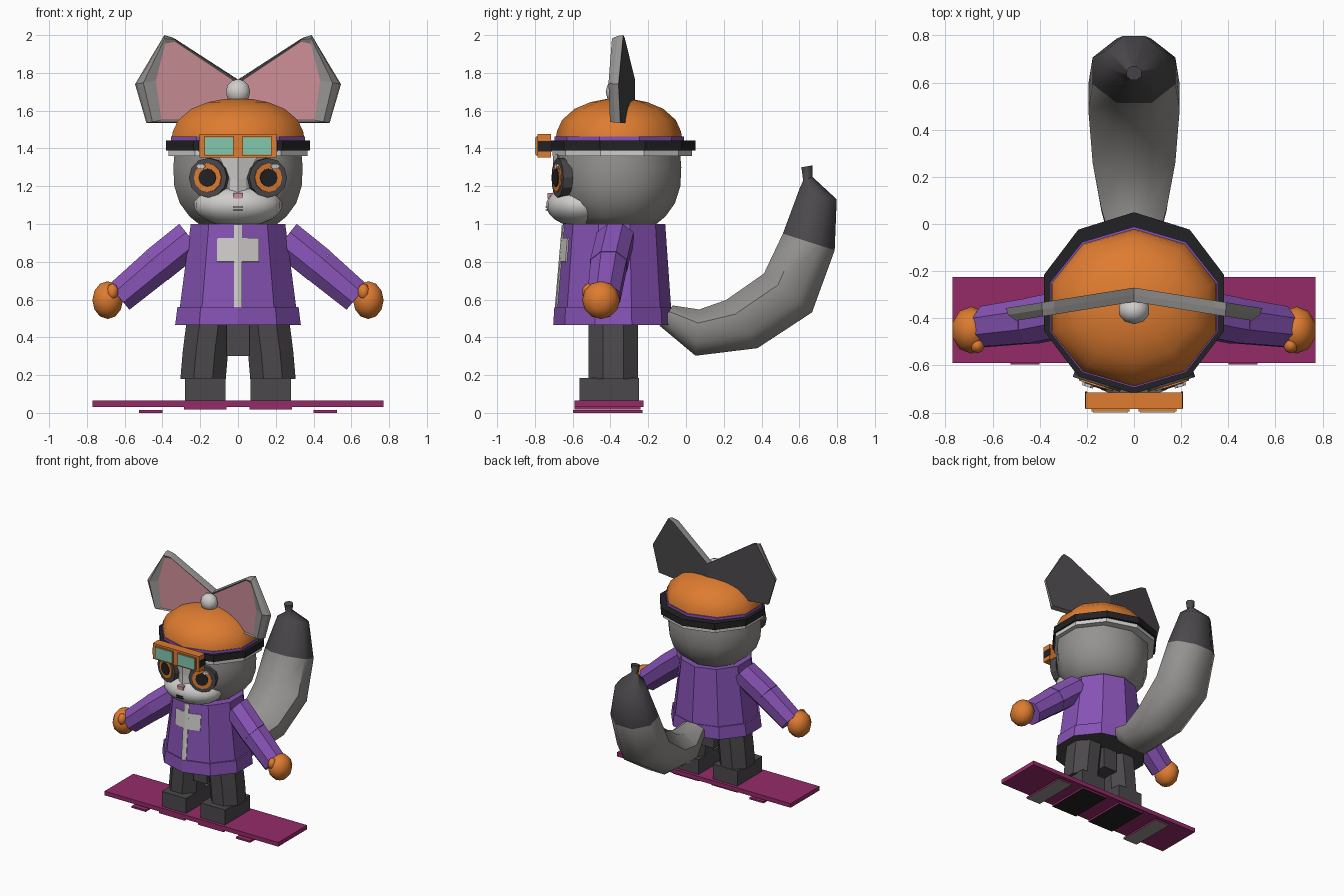
import bpy, bmesh, math
from mathutils import Vector, Matrix

cube = bpy.data.objects.get("Cube")
if cube:
    bpy.data.objects.remove(cube, do_unlink=True)


def colour(name, r, g, b):
    m = bpy.data.materials.new(name)
    m.use_nodes = True
    m.diffuse_color = (r, g, b, 1)
    m.node_tree.nodes["Principled BSDF"].inputs["Base Color"].default_value = (r, g, b, 1)
    return m


ORANGE = colour("orange", 0.73, 0.2, 0.03)
PURPLE = colour("purple", 0.24, 0.085, 0.46)
WHITE = colour("off_white", 0.62, 0.61, 0.6)
GREY = colour("fur_grey", 0.3, 0.29, 0.28)
DARK = colour("charcoal", 0.07, 0.065, 0.07)
BLACK = colour("black", 0.016, 0.016, 0.018)
MAGENTA = colour("magenta", 0.3, 0.024, 0.14)
PINK = colour("pink", 0.6, 0.27, 0.31)
TEAL = colour("teal", 0.22, 0.58, 0.43)
SIDES = (("left", 1), ("right", -1))


def finish(name, bm, mats, smooth=False, rule=None):
    bmesh.ops.recalc_face_normals(bm, faces=bm.faces)
    if rule:
        for f in bm.faces:
            f.material_index = rule(f)
    me = bpy.data.meshes.new(name)
    bm.to_mesh(me)
    bm.free()
    for m in mats:
        me.materials.append(m)
    ob = bpy.data.objects.new(name, me)
    bpy.context.collection.objects.link(ob)
    if smooth:
        bpy.ops.object.select_all(action='DESELECT')
        ob.select_set(True)
        bpy.context.view_layer.objects.active = ob
        bpy.ops.object.shade_smooth_by_angle(angle=math.radians(50))
    return ob


def loft(name, rings, mats, smooth=False, rule=None):
    """Skin a list of equal point rings and cap both ends."""
    bm = bmesh.new()
    loops = [[bm.verts.new(p) for p in r] for r in rings]
    n = len(loops[0])
    for a, b in zip(loops, loops[1:]):
        for i in range(n):
            j = (i + 1) % n
            bm.faces.new((a[i], a[j], b[j], b[i]))
    bm.faces.new(loops[0])
    bm.faces.new(loops[-1])
    return finish(name, bm, mats, smooth, rule)


def ring(c, u, v, n, turn=0.0):
    c, u, v = Vector(c), Vector(u), Vector(v)
    angles = [2 * math.pi * (i + turn) / n for i in range(n)]
    return [c + u * math.cos(a) + v * math.sin(a) for a in angles]


def level(x, y, z, rx, ry, n=10, turn=0.0):
    # Horizontal ring with a corner pointing to the front
    return ring((x, y, z), (0, -ry, 0), (rx, 0, 0), n, turn)


def box(name, x, y, z, mats, rule=None):
    bm = bmesh.new()
    bmesh.ops.create_cube(bm, size=1)
    for v in bm.verts:
        v.co = [(lo + hi) / 2 + c * (hi - lo) for c, (lo, hi) in zip(v.co, (x, y, z))]
    return finish(name, bm, mats, rule=rule)


def span(s, a, b):
    return tuple(sorted((s * a, s * b)))


def ball(name, c, r, mat, n=12):
    bm = bmesh.new()
    bmesh.ops.create_uvsphere(bm, u_segments=n, v_segments=n // 2 + 1, radius=1)
    bmesh.ops.transform(bm, matrix=Matrix.Translation(c) @ Matrix.Diagonal((*r, 1)), verts=bm.verts)
    return finish(name, bm, [mat], True)


# Board with plates under it, coloured on their undersides
box("board", (-0.77, 0.77), (-0.59, -0.225), (0.032, 0.065), [MAGENTA])
under = lambda f: 1 if f.normal.z < -0.5 else 0
for side, s in SIDES:
    box(side + "_base_plate", span(s, 0.06, 0.285), (-0.59, -0.24), (0.018, 0.032), [MAGENTA, BLACK], under)
    box(side + "_end_plate", span(s, 0.4, 0.525), (-0.597, -0.23), (0, 0.014), [MAGENTA, GREY], under)

# Boots and trousers
for side, s in SIDES:
    box(side + "_boot", span(s, 0.065, 0.28), (-0.565, -0.25), (0.065, 0.185), [DARK])
    loft(side + "_trouser_leg", [level(s * x, -0.385, z, 0.13, 0.143, 8, 0.5)
                                 for x, z in ((0.185, 0.18), (0.172, 0.33), (0.15, 0.5))], [DARK])
box("trouser_seat", (-0.06, 0.06), (-0.48, -0.27), (0.3, 0.5), [DARK])

# Jacket and hem
loft("jacket", [level(0, -0.383, 0.53, 0.328, 0.306), level(0, -0.38, 1.0, 0.263, 0.27)], [PURPLE])
loft("jacket_hem", [level(0, -0.385, 0.465, 0.35, 0.318), level(0, -0.385, 0.56, 0.337, 0.312)],
     [PURPLE, DARK], rule=lambda f: 1 if f.normal.z < -0.9 else 0)


def jacket_plate(name, half, z0, z1):
    # Thin plate folded around the jacket's front corner
    bm = bmesh.new()
    rows = [[bm.verts.new((x, -0.695 + (z - 0.5) * 0.085 + abs(x) * 0.32, z))
             for x in (-half, 0, half)] for z in (z0, z1)]
    for i in (0, 1):
        bm.faces.new((rows[0][i], rows[0][i + 1], rows[1][i + 1], rows[1][i]))
    ob = finish(name, bm, [WHITE])
    mod = ob.modifiers.new("thickness", 'SOLIDIFY')
    mod.thickness = 0.009
    mod.offset = 0


jacket_plate("zipper", 0.02, 0.54, 0.995)
jacket_plate("chest_patch", 0.11, 0.8, 0.925)

# Sleeves, hands and thumbs
for side, s in SIDES:
    path = [Vector((s * x, y, z)) for x, y, z in
            ((0.25, -0.375, 0.925), (0.43, -0.41, 0.78), (0.63, -0.435, 0.612))]
    for i, part in enumerate(("upper", "lower")):
        a, b = path[i], path[i + 1]
        side_dir = (b - a).cross(Vector((0, 1, 0))).normalized()
        loft(side + "_" + part + "_sleeve",
             [ring(p, (0, r, 0), side_dir * r, 8, 0.5)
              for p, r in ((a, 0.105 - 0.002 * i), (b, 0.105 - 0.012 * i))], [PURPLE])
    ball(side + "_hand", (s * 0.69, -0.45, 0.597), (0.085, 0.1, 0.1), ORANGE, 10)
    ball(side + "_thumb", (s * 0.665, -0.515, 0.64), (0.033, 0.036, 0.045), ORANGE, 8)

# Tail: outer and inner edge of each ring as (y, z), then half width
tail = [(-0.14, 0.46, -0.07, 0.57, 0.1), (0.05, 0.3, 0.07, 0.55, 0.15), (0.38, 0.34, 0.21, 0.6, 0.19),
        (0.67, 0.53, 0.41, 0.74, 0.21), (0.79, 0.86, 0.51, 0.95, 0.19), (0.8, 1.13, 0.6, 1.19, 0.12),
        (0.67, 1.25, 0.62, 1.23, 0.025), (0.67, 1.31, 0.61, 1.3, 0.035)]
rings = []
for y0, z0, y1, z1, w in tail:
    half = Vector((0, y1 - y0, z1 - z0)) * 0.53
    rings.append(ring((0, (y0 + y1) / 2, (z0 + z1) / 2), half, (w, 0, 0), 8, 0.5))
loft("tail", rings, [GREY, DARK], True, lambda f: 1 if f.calc_center_median().z > 0.92 else 0)

# Head and muzzle
loft("head", [level(0, -0.36, z, 0.36 * k, 0.335 * k) for z, k in
              ((0.99, 0.57), (1.04, 0.75), (1.11, 0.9), (1.2, 0.985), (1.3, 1.0), (1.38, 0.98))],
     [GREY], True)
ball("muzzle", (0, -0.56, 1.1), (0.235, 0.18, 0.115), WHITE, 20)
loft("face_stripe", [level(0, -0.68, z, w, 0.025, 4) for z, w in
                     ((1.14, 0.05), (1.24, 0.04), (1.37, 0.11))], [WHITE])
box("nose", (-0.025, 0.025), (-0.733, -0.7), (1.135, 1.165), [PINK])
for z in (1.075, 1.09):
    box("mouth_line", (-0.027, 0.027), (-0.744, -0.73), (z - 0.003, z + 0.003), [BLACK])

# Eyes as stacked discs that lie along the face
for side, s in SIDES:
    out = Vector((s * 0.3, -0.95, 0)).normalized()
    across = Vector((0, 0, 1)).cross(out)
    c = Vector((s * 0.15, -0.65, 1.245))
    for part, r, front, mat in (("eye_ring", 0.105, 0.032, DARK), ("iris", 0.076, 0.039, ORANGE),
                                ("pupil", 0.048, 0.045, BLACK)):
        loft(side + "_" + part, [ring(c + out * d, across * r, (0, 0, r), 12) for d in (-0.02, front)], [mat])
    loft(side + "_eye_glint", [ring(c + out * d + Vector((s * 0.035, 0, 0.06)), across * 0.025,
                                    (0, 0, 0.015), 6) for d in (0.03, 0.043)], [WHITE])

# Hat: rim, band, piping, dome and bobble
loft("hat_rim", [level(0, -0.338, z, 0.388, 0.37) for z in (1.36, 1.395)], [WHITE])
loft("hat_band", [level(0, -0.335, z, 0.402, 0.385) for z in (1.39, 1.442)], [BLACK])
loft("hat_piping", [level(0, -0.353, z, 0.374, 0.342) for z in (1.44, 1.462)], [PURPLE])
loft("hat_dome", [level(0, -0.355, z, 0.37 * k, 0.335 * k) for z, k in
                  ((1.45, 1.0), (1.49, 0.98), (1.55, 0.9), (1.61, 0.7), (1.645, 0.45), (1.662, 0.2))],
     [ORANGE], True)
ball("hat_bobble", (0, -0.365, 1.7), (0.068, 0.06, 0.068), WHITE, 10)

# Goggles: frame, bridge piece, lenses and strap ends
box("goggle_frame", (-0.205, 0.205), (-0.785, -0.715), (1.352, 1.477), [ORANGE])
for side, s in SIDES:
    box(side + "_goggle_lens_rim", span(s, 0.02, 0.18), (-0.795, -0.78), (1.363, 1.462), [ORANGE])
    box(side + "_goggle_lens", span(s, 0.026, 0.174), (-0.8, -0.79), (1.368, 1.458), [TEAL])
    box(side + "_strap_end", span(s, 0.2, 0.208), (-0.783, -0.71), (1.385, 1.44), [BLACK])

# Ears: dark back, grey rim and pink inside, swept forward at the outer edge
outer = [(0, 1.58), (0, 1.765), (0.34, 1.985), (0.39, 2.0), (0.545, 1.74), (0.485, 1.535), (0.15, 1.535)]
inner = [(0, 1.6), (0, 1.745), (0.33, 1.965), (0.385, 1.955), (0.435, 1.76), (0.405, 1.55), (0.15, 1.55)]
for side, s in SIDES:
    def layer(t, depth):
        pts = [(a + (c - a) * t, b + (d - b) * t) for (a, b), (c, d) in zip(outer, inner)]
        return [(s * x, -0.27 - 0.16 * x - depth, z) for x, z in pts]

    def ear_part(f):
        if len(f.verts) < 5:
            return 0
        return 1 if f.normal.y > 0 else 2

    loft(side + "_ear", [layer(0, 0), layer(0.1, 0.03), layer(0.4, 0.06), layer(1, 0.05)],
         [GREY, DARK, PINK], rule=ear_part)
